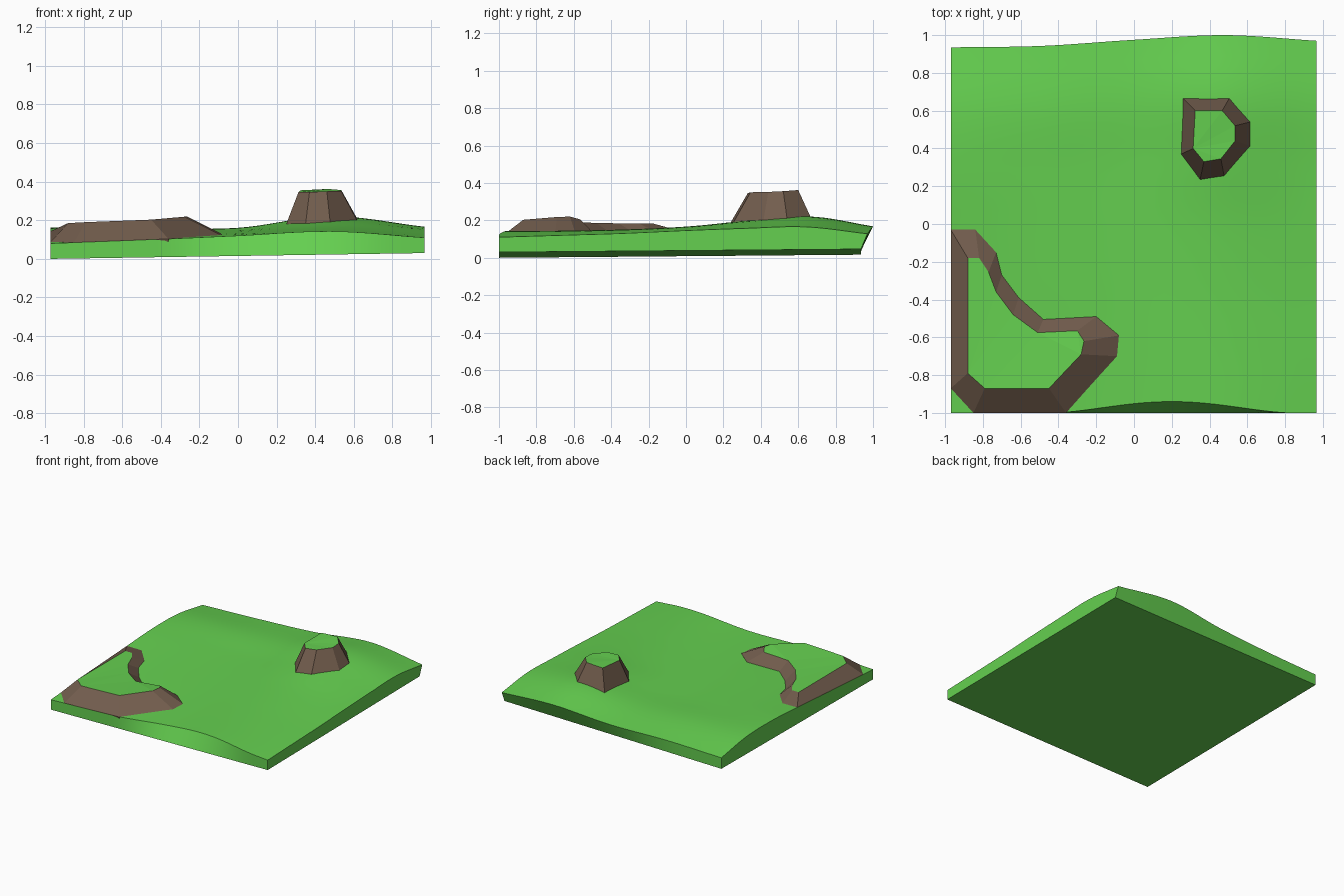
import bpy, bmesh, math

if "Cube" in bpy.data.objects:
    bpy.data.objects.remove(bpy.data.objects["Cube"])

def material(name, rgb):
    m = bpy.data.materials.new(name)
    m.diffuse_color = (*rgb, 1)
    m.use_nodes = True
    m.node_tree.nodes["Principled BSDF"].inputs["Base Color"].default_value = m.diffuse_color
    return m

GRASS = material("grass", (0.13, 0.63, 0.08))
ROCK = material("rock", (0.17, 0.11, 0.075))

X0, X1, N = -0.97, 0.965, 36
# Hill heights: rows run front to back, columns left to right
HEIGHTS = [
    (.080, .098, .120, .143, .110),
    (.100, .112, .128, .145, .120),
    (.120, .128, .135, .152, .130),
    (.143, .140, .142, .168, .145),
    (.160, .150, .150, .200, .157),
    (.155, .157, .160, .220, .165),
    (.105, .120, .130, .168, .128),
]

def spline(vals, t):
    """Smooth curve through evenly spaced values, t in 0..1."""
    n = len(vals) - 1
    t = min(max(t, 0), 1) * n
    i = min(int(t), n - 1)
    f = t - i
    b, c = vals[i], vals[i + 1]
    a = vals[i - 1] if i > 0 else 2 * b - c
    d = vals[i + 2] if i + 2 <= n else 2 * c - b
    return b + 0.5 * f * (c - a + f * (2*a - 5*b + 4*c - d + f * (3*(b - c) + d - a)))

def front_y(x):
    s = min(max((x + 0.42) / 1.24, 0), 1)
    return -1 + 0.06 * math.sin(math.pi * s) ** 1.5

def back_y(x):
    return spline((.935, .943, .975, 1.0, .97), (x - X0) / (X1 - X0))

def ground_z(x, y):
    u = (x - X0) / (X1 - X0)
    v = (y - front_y(x)) / (back_y(x) - front_y(x))
    return spline([spline(row, u) for row in HEIGHTS], v)

def finish(bm, name, mats):
    bmesh.ops.recalc_face_normals(bm, faces=bm.faces)
    me = bpy.data.meshes.new(name)
    bm.to_mesh(me)
    bm.free()
    for m in mats:
        me.materials.append(m)
    ob = bpy.data.objects.new(name, me)
    bpy.context.collection.objects.link(ob)
    return ob

# Grassy slab: rolling top, flat tilted underside
bm = bmesh.new()
grid = []
for j in range(N + 1):
    row = []
    for i in range(N + 1):
        x = X0 + (X1 - X0) * i / N
        y = front_y(x) + (back_y(x) - front_y(x)) * j / N
        row.append(bm.verts.new((x, y, ground_z(x, y))))
    grid.append(row)
for j in range(N):
    for i in range(N):
        bm.faces.new((grid[j][i], grid[j][i+1], grid[j+1][i+1], grid[j+1][i]))
rim = ([(0, i) for i in range(N)] + [(j, N) for j in range(N)]
       + [(N, i) for i in range(N, 0, -1)] + [(j, 0) for j in range(N, 0, -1)])
low = []
for j, i in rim:
    x, y = X0 + (X1 - X0) * i / N, -1 + 1.935 * j / N
    low.append(bm.verts.new((x, y, 0.0155 * (x - X0) + 0.0085 * (y + 1))))
top = [grid[j][i] for j, i in rim]
for k in range(len(rim)):
    n = (k + 1) % len(rim)
    bm.faces.new((low[k], low[n], top[n], top[k]))
bm.faces.new(low[::-1])
ground = finish(bm, "ground", [GRASS])
bpy.context.view_layer.objects.active = ground
ground.select_set(True)
bpy.ops.object.shade_smooth_by_angle(angle=math.radians(30))

def mesa(name, base, crown):
    """Rock walls rising from the ground outline to a grassy crown."""
    bm = bmesh.new()
    rings = [[], [], []]
    for (x, y), (cx, cy, cz) in zip(base, crown):
        z = ground_z(x, y)
        sx, sy = x + 0.04 * (cx - x), y + 0.04 * (cy - y)
        rings[0].append(bm.verts.new((sx, sy, z - 0.025)))   # buried skirt
        rings[1].append(bm.verts.new((x, y, z)))
        rings[2].append(bm.verts.new((cx, cy, cz)))
    n = len(base)
    for a, b in zip(rings, rings[1:]):
        for k in range(n):
            m = (k + 1) % n
            bm.faces.new((a[k], a[m], b[m], b[k])).material_index = 0
    cap = bm.faces.new(rings[2])
    cap.material_index = 1
    bmesh.ops.triangulate(bm, faces=[cap])
    return finish(bm, name, [ROCK, GRASS])

# Low curved plateau in the front left corner
mesa("corner_plateau",
     [(-.97, -.87), (-.85, -1), (-.36, -1), (-.09, -.70), (-.08, -.59), (-.20, -.49),
      (-.48, -.505), (-.61, -.39), (-.70, -.27), (-.73, -.15), (-.84, -.03), (-.97, -.03)],
     [(-.88, -.79, .185), (-.79, -.87, .19), (-.45, -.87, .203), (-.28, -.69, .218),
      (-.265, -.62, .22), (-.30, -.565, .205), (-.51, -.575, .19), (-.64, -.48, .186),
      (-.73, -.36, .184), (-.77, -.255, .184), (-.82, -.18, .184), (-.88, -.18, .184)])

# Tall seven-sided butte at the back right
mesa("butte",
     [(.35, .235), (.477, .255), (.615, .414), (.615, .54), (.504, .665), (.26, .665), (.25, .37)],
     [(.37, .33, .345), (.46, .345, .350), (.535, .44, .352), (.535, .52, .356),
      (.467, .60, .362), (.324, .60, .355), (.313, .40, .345)])
